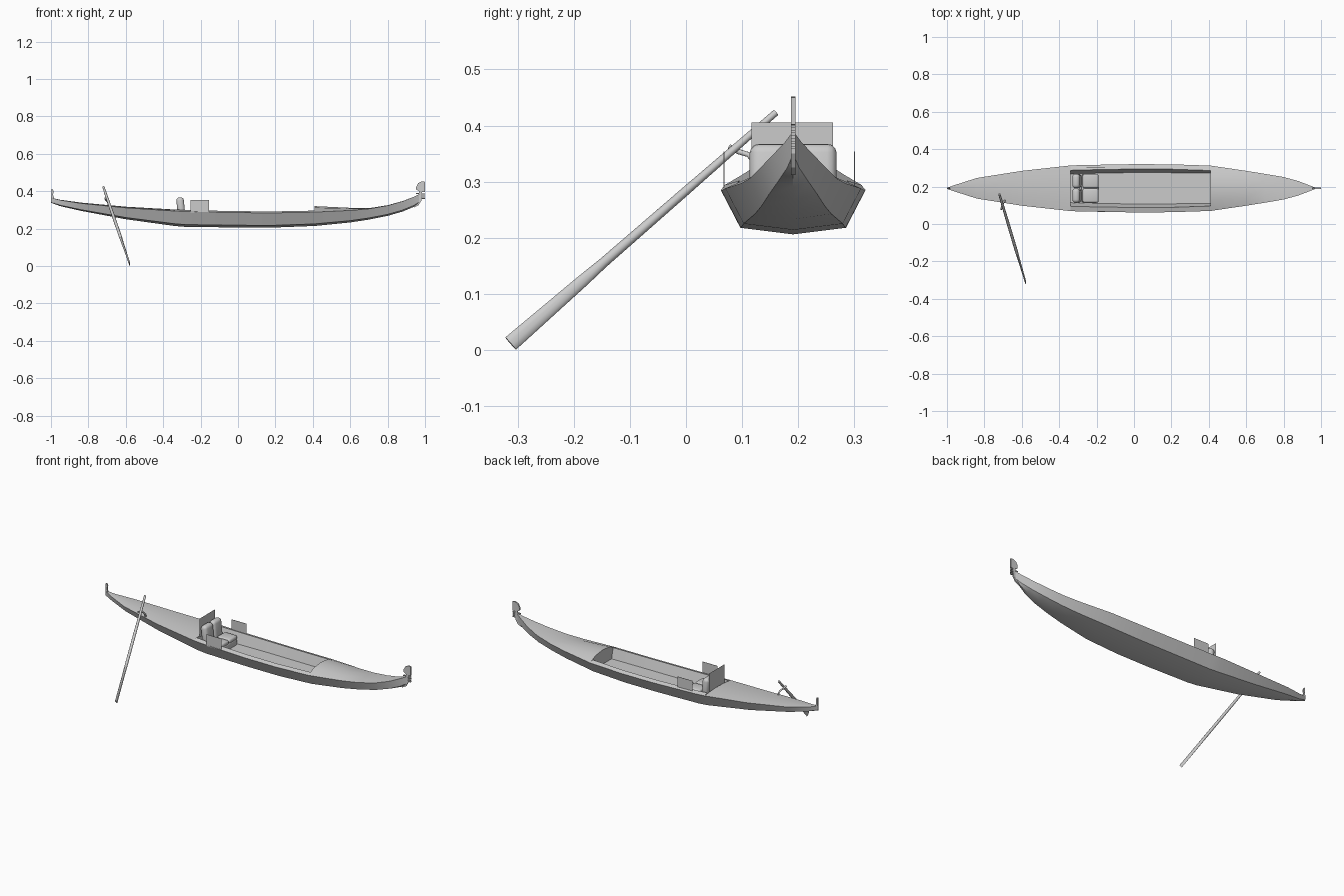
import bpy, bmesh, math
from mathutils import Vector

if "Cube" in bpy.data.objects:
    bpy.data.objects.remove(bpy.data.objects["Cube"])

YC = 0.191  # hull centreline


def make(name, verts, faces, smooth=None, recalc=True):
    me = bpy.data.meshes.new(name)
    me.from_pydata([tuple(v) for v in verts], [], faces)
    ob = bpy.data.objects.new(name, me)
    bpy.context.collection.objects.link(ob)
    if recalc:
        bm = bmesh.new()
        bm.from_mesh(me)
        bmesh.ops.remove_doubles(bm, verts=bm.verts, dist=1e-5)
        bmesh.ops.recalc_face_normals(bm, faces=bm.faces)
        bm.to_mesh(me)
        bm.free()
    if smooth:
        bpy.ops.object.select_all(action='DESELECT')
        ob.select_set(True)
        bpy.context.view_layer.objects.active = ob
        bpy.ops.object.shade_smooth_by_angle(angle=math.radians(smooth))
    return ob


def loft(rows):
    # quads joining consecutive rows of equal length
    n = len(rows[0])
    verts = [p for r in rows for p in r]
    faces = [(i * n + j, i * n + j + 1, (i + 1) * n + j + 1, (i + 1) * n + j)
             for i in range(len(rows) - 1) for j in range(n - 1)]
    return verts, faces


def slab(name, outline, y, thick):
    # xz outline extruded through y
    n = len(outline)
    verts = [(x, y + s * thick / 2, z) for s in (-1, 1) for x, z in outline]
    faces = [tuple(range(n)), tuple(range(n, 2 * n))]
    faces += [(i, (i + 1) % n, n + (i + 1) % n, n + i) for i in range(n)]
    return make(name, verts, faces)


def cushion(name, loc, size, tilt=0, bevel=0.015):
    bm = bmesh.new()
    bmesh.ops.create_cube(bm, size=1)
    bmesh.ops.scale(bm, vec=size, verts=bm.verts)
    bmesh.ops.bevel(bm, geom=bm.edges[:], offset=bevel, segments=3, profile=0.5, affect='EDGES')
    me = bpy.data.meshes.new(name)
    bm.to_mesh(me)
    bm.free()
    ob = bpy.data.objects.new(name, me)
    bpy.context.collection.objects.link(ob)
    ob.location, ob.rotation_euler = loc, (0, tilt, 0)
    me.shade_smooth()
    return ob


# stations: x, half width, keel z, sheer z, deck crown
ST = [(-1.0, .003, .338, .365, 0), (-.95, .02, .32, .352, .002), (-.84, .055, .295, .335, .004),
      (-.6, .093, .25, .311, .006), (-.34, .122, .214, .294, .008), (-.28, .124, .209, .291, 0),
      (.0, .129, .206, .285, 0), (.2, .128, .206, .284, 0), (.41, .121, .214, .288, .032),
      (.6, .093, .233, .297, .014), (.7, .077, .248, .306, .003), (.8, .06, .268, .323, .002),
      (.88, .038, .291, .346, .001), (.94, .015, .316, .37, 0), (.972, .003, .337, .386, 0)]

# hull shell
rows = []
for x, w, k, s, c in ST:
    cz = k + .15 * (s - k)
    rows.append([(x, YC - w, s), (x, YC - .73 * w, cz), (x, YC, k), (x, YC + .73 * w, cz), (x, YC + w, s)])
v, f = loft(rows)
f += [tuple(range(5)), tuple(range(len(v) - 5, len(v)))]
make("hull", v, f, 30)

# fore and aft decks with raised crown
for name, part in (("aft_deck", ST[:5]), ("fore_deck", ST[8:])):
    rows = [[(x, YC - w, s), (x, YC - .55 * w, s + .75 * c), (x, YC, s + c),
             (x, YC + .55 * w, s + .75 * c), (x, YC + w, s)] for x, w, k, s, c in part]
    make(name, *loft(rows), 30)

# cockpit: side decks, sloping walls and floor
rows = []
for x, w, k, s, c in ST[4:9]:
    i, fl = w - .026, (w - .045 if x < .3 else w - .04)
    rows.append([(x, YC - w, s), (x, YC - i, s + .008), (x, YC - fl, .235),
                 (x, YC + fl, .235), (x, YC + i, s + .008), (x, YC + w, s)])
make("cockpit_well", *loft(rows), 20)

# cockpit end walls
for name, (x, w, k, s, c) in (("aft_bulkhead", ST[4]), ("fore_bulkhead", ST[8])):
    pts = [(-w, s), (-w + .04, .235), (w - .04, .235), (w, s), (.55 * w, s + .75 * c), (0, s + c),
           (-.55 * w, s + .75 * c)]
    make(name, [(x, YC + y, z) for y, z in pts], [tuple(range(7))])

# seat
cushion("seat_base", (-.235, YC, .25), (.09, .15, .04), 0, .008)
for side, sy in (("left", -1), ("right", 1)):
    cushion(side + "_back_cushion", (-.305, YC + sy * .039, .305), (.04, .077, .125), -.1, .017)
    cushion(side + "_seat_cushion", (-.232, YC + sy * .039, .277), (.085, .077, .026), 0, .011)

# thin panels behind and beside the seat
make("back_panel", [(-.335, .117, .295), (-.335, .262, .295), (-.335, .262, .405), (-.335, .117, .405)],
     [(0, 1, 2, 3)])
for name, y in (("left_side_panel", .068), ("right_side_panel", .3)):
    slab(name, [(-.253, .285), (-.155, .285), (-.155, .354), (-.253, .354)], y, .002)

# bow iron: curved blade with comb teeth
slab("bow_iron", [(.94, .312), (.965, .325), (.981, .35), (.985, .40), (1.0, .402), (1.0, .45), (.983, .452),
                  (.964, .443), (.953, .422), (.953, .408), (.968, .40), (.967, .365), (.955, .335)], YC, .008)
for i in range(5):
    z = .358 + i * .0095
    slab("bow_tooth", [(.98, z), (.999, z), (.999, z + .005), (.98, z + .005)], YC, .008)
slab("rear_tooth", [(.951, .385), (.97, .385), (.97, .391), (.951, .391)], YC, .008)

# stern post with curled tip
slab("stern_post", [(-.965, .329), (-.97, .352), (-.984, .362), (-.989, .38), (-.986, .40), (-.992, .412),
                    (-.998, .41), (-.997, .385), (-1.0, .36), (-.993, .337)], YC, .008)


def tube(name, pts, r):
    cu = bpy.data.curves.new(name, 'CURVE')
    cu.dimensions = '3D'
    cu.bevel_depth, cu.bevel_resolution, cu.use_fill_caps = r, 2, True
    sp = cu.splines.new('POLY')
    sp.points.add(len(pts) - 1)
    for p, co in zip(sp.points, pts):
        p.co = (*co, 1)
    ob = bpy.data.objects.new(name, cu)
    bpy.context.collection.objects.link(ob)


# oar: round shaft flattening into a blade
a, b = Vector((-.72, .16, .423)), Vector((-.579, -.3125, .0115))
d = (b - a).normalized()
thin = (Vector((1, 0, 0)) - d * d.x).normalized()
wide = d.cross(thin)
N, rows = 10, []
for t, rw, rt in [(0, .006, .006), (.35, .008, .008), (.65, .009, .008), (.73, .011, .006), (1, .0145, .003)]:
    rows.append([a.lerp(b, t) + wide * rw * math.cos(2 * math.pi * j / N) + thin * rt * math.sin(2 * math.pi * j / N)
                 for j in range(N + 1)])
v, f = loft(rows)
f += [tuple(range(N)), tuple(range(len(v) - N - 1, len(v) - 1))]
make("oar", v, f, 40)

# oar rest on the aft deck edge
tube("oar_rest", [(-.69, .125, .31), (-.693, .122, .335), (-.7, .112, .348), (-.706, .095, .353),
                  (-.71, .077, .362)], .005)
